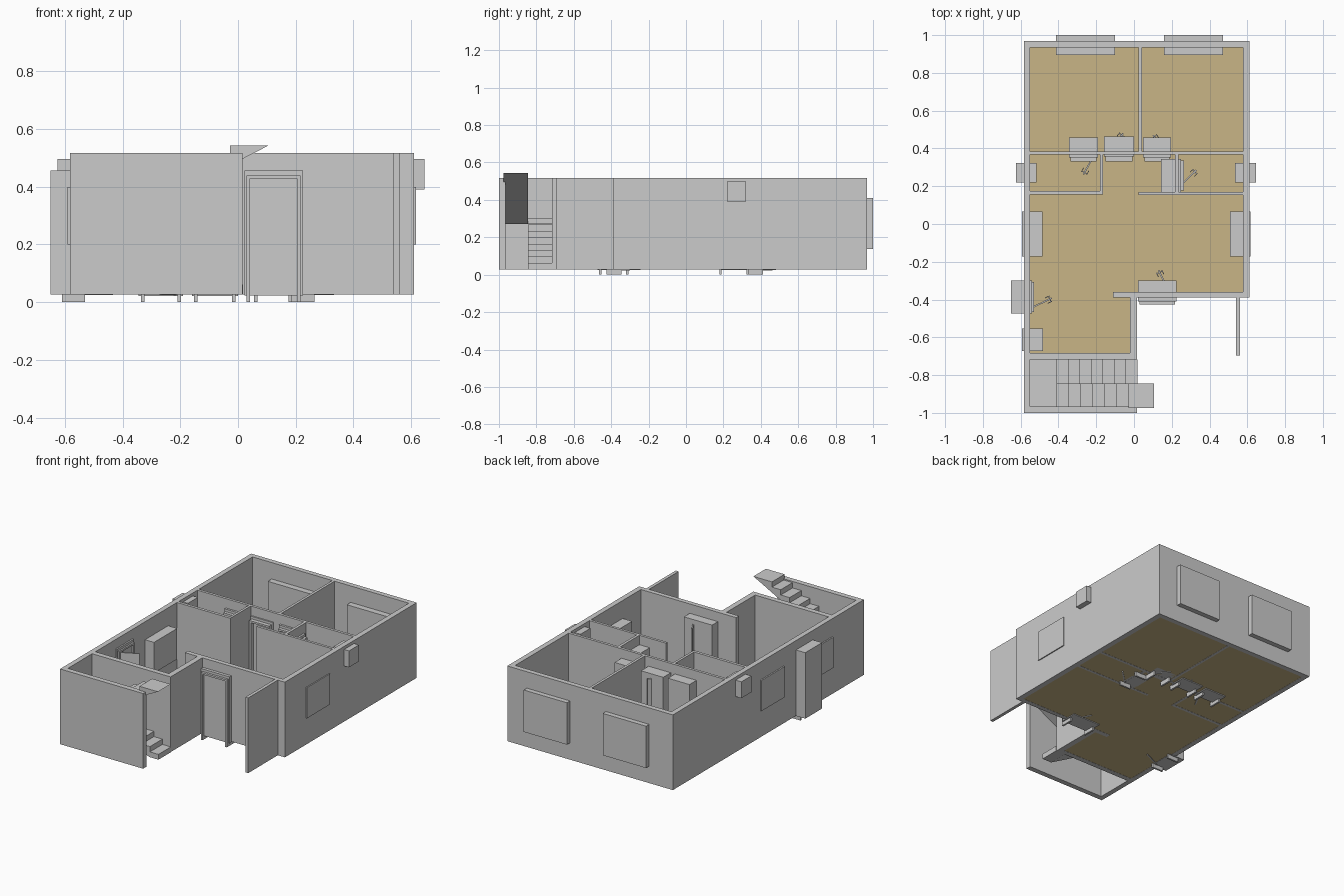
import bpy, bmesh, math
from mathutils import Matrix, Vector

if "Cube" in bpy.data.objects:
    bpy.data.objects.remove(bpy.data.objects["Cube"])

Z0, Z1 = 0.027, 0.517


def make(name, bm, mat=None):
    bmesh.ops.recalc_face_normals(bm, faces=bm.faces)
    me = bpy.data.meshes.new(name)
    bm.to_mesh(me)
    bm.free()
    ob = bpy.data.objects.new(name, me)
    bpy.context.collection.objects.link(ob)
    if mat:
        me.materials.append(mat)
    return ob


def add_box(bm, x0, x1, y0, y1, z0, z1, rot=None):
    size = (x1 - x0, y1 - y0, z1 - z0)
    m = Matrix.Translation(((x0 + x1) / 2, (y0 + y1) / 2, (z0 + z1) / 2))
    m = m @ Matrix.Diagonal((*size, 1))
    bmesh.ops.create_cube(bm, size=1, matrix=(rot @ m) if rot else m)


def box(name, *dims):
    bm = bmesh.new()
    add_box(bm, *dims)
    return make(name, bm)


def prism(name, profile, y0, y1):
    # extrude an x-z profile along y
    bm = bmesh.new()
    f = bm.faces.new([bm.verts.new((x, y0, z)) for x, z in profile])
    r = bmesh.ops.extrude_face_region(bm, geom=[f])
    bmesh.ops.translate(bm, vec=(0, y1 - y0, 0),
                        verts=[v for v in r["geom"] if isinstance(v, bmesh.types.BMVert)])
    return make(name, bm)


# floor sheet
tan = bpy.data.materials.new("floor_tan")
tan.diffuse_color = (0.58, 0.46, 0.24, 1)
tan.use_nodes = True
tan.node_tree.nodes["Principled BSDF"].inputs["Base Color"].default_value = tan.diffuse_color
bm = bmesh.new()
outline = [(-0.56, -0.69), (-0.01, -0.69), (-0.01, -0.375), (0.59, -0.375), (0.59, 0.95), (-0.56, 0.95)]
bm.faces.new([bm.verts.new((x, y, Z0 + 0.001)) for x, y in outline])
make("floor", bm, tan)

# outer walls and partitions: x0, x1, y0, y1
walls = {
    "left_wall": (-0.583, -0.55, -1.0, 0.968),
    "right_wall": (0.577, 0.611, -0.39, 0.968),
    "back_wall": (-0.55, 0.577, 0.935, 0.968),
    "front_wall": (-0.11, 0.577, -0.39, -0.36),
    "entry_side_wall": (-0.02, 0.016, -0.717, -0.39),
    "stair_inner_wall": (-0.55, -0.02, -0.717, -0.683),
    "stair_front_wall": (-0.55, 0.016, -1.0, -0.966),
    "porch_screen_wall": (0.539, 0.56, -0.695, -0.39),
    "bedroom_partition": (-0.55, 0.577, 0.367, 0.385),
    "bedroom_divider": (0.025, 0.042, 0.385, 0.935),
    "left_bath_side": (-0.181, -0.165, 0.157, 0.367),
    "left_bath_front": (-0.55, -0.181, 0.157, 0.176),
    "right_bath_side": (0.217, 0.235, 0.17, 0.367),
    "right_bath_front": (0.025, 0.577, 0.153, 0.17),
}
for name, d in walls.items():
    box(name, *d, Z0, Z1)

# window blocks
windows = {
    "back_window_left": (-0.412, -0.1, 0.895, 1.0, 0.137, 0.41),
    "back_window_right": (0.158, 0.47, 0.895, 1.0, 0.137, 0.41),
    "left_bath_window": (-0.625, -0.515, 0.22, 0.322, 0.39, 0.497),
    "right_bath_window": (0.535, 0.646, 0.22, 0.322, 0.39, 0.497),
    "left_living_window": (-0.592, -0.485, -0.172, 0.067, 0.2, 0.4),
    "right_living_window": (0.509, 0.618, -0.172, 0.067, 0.2, 0.4),
    "kitchen_window": (-0.592, -0.483, -0.673, -0.553, 0.2, 0.4),
}
for name, d in windows.items():
    box(name, *d)


def door(name, block, hinge, end, along_x):
    x0, x1, y0, y1, zb = block
    box(name + "_block", x0, x1, y0, y1, zb, 0.456)
    # jambs and head of the frame, reaching below the floor
    bm = bmesh.new()
    t, top = 0.012, 0.44
    a0, a1 = (x0 + 0.008, x1 - 0.008) if along_x else (y0 + 0.008, y1 - 0.008)
    c = hinge[1] if along_x else hinge[0]
    for p0, p1, b0, b1 in ((a0, a0 + t, 0, top), (a1 - t, a1, 0, top), (a0 + t, a1 - t, top - t, top)):
        if along_x:
            add_box(bm, p0, p1, c - 0.04, c + 0.04, b0, b1)
        else:
            add_box(bm, c - 0.04, c + 0.04, p0, p1, b0, b1)
    make(name + "_frame", bm)
    # open leaf with handles on both sides
    d = Vector(end) - Vector(hinge)
    rot = Matrix.Translation((*hinge, 0)) @ Matrix.Rotation(math.atan2(d.y, d.x), 4, "Z")
    n = d.length
    bm = bmesh.new()
    add_box(bm, 0, n, -0.004, 0.004, 0.024, 0.425, rot)
    make(name + "_leaf", bm)
    bm = bmesh.new()
    add_box(bm, n - 0.015, n - 0.009, -0.016, 0.016, 0.21, 0.216, rot)
    for s in (-1, 1):
        add_box(bm, n - 0.032, n - 0.007, s * 0.016 - 0.002, s * 0.016 + 0.002, 0.209, 0.217, rot)
    make(name + "_handle", bm)


door("side_door", (-0.65, -0.54, -0.473, -0.3, 0.026), (-0.57, -0.457), (-0.435, -0.392), False)
door("front_door", (0.022, 0.225, -0.41, -0.3, 0.023), (0.2, -0.385), (0.13, -0.245), True)
door("left_bath_door", (-0.345, -0.19, 0.353, 0.457, 0.022), (-0.207, 0.372), (-0.268, 0.262), True)
door("bedroom_door_left", (-0.16, 0.0, 0.358, 0.463, 0.022), (-0.143, 0.372), (-0.058, 0.48), True)
door("bedroom_door_right", (0.048, 0.195, 0.353, 0.457, 0.028), (0.182, 0.372), (0.1, 0.47), True)
door("right_bath_door", (0.143, 0.248, 0.17, 0.343, 0.028), (0.226, 0.183), (0.33, 0.285), False)


# staircase: two flights with stepped tops and sloping undersides
def steps(x, z, run, rise, n):
    pts = [(x, z)]
    for i in range(n):
        z += rise
        pts.append((x, z))
        x += run
        pts.append((x, z))
    return pts


low = steps(0.018, Z0, -0.061, 0.0345, 7)
prism("lower_flight", low + [(-0.409, 0.225), (-0.05, Z0)], -0.845, -0.717)
box("stair_landing", -0.55, -0.409, -0.966, -0.717, 0.27, 0.303)
high = steps(-0.409, 0.303, 0.0635, 0.0343, 6)
high += [(high[-1][0], 0.543), (0.106, 0.543), (0.035, 0.507), (-0.409, 0.27)]
prism("upper_flight", high, -0.975, -0.845)
